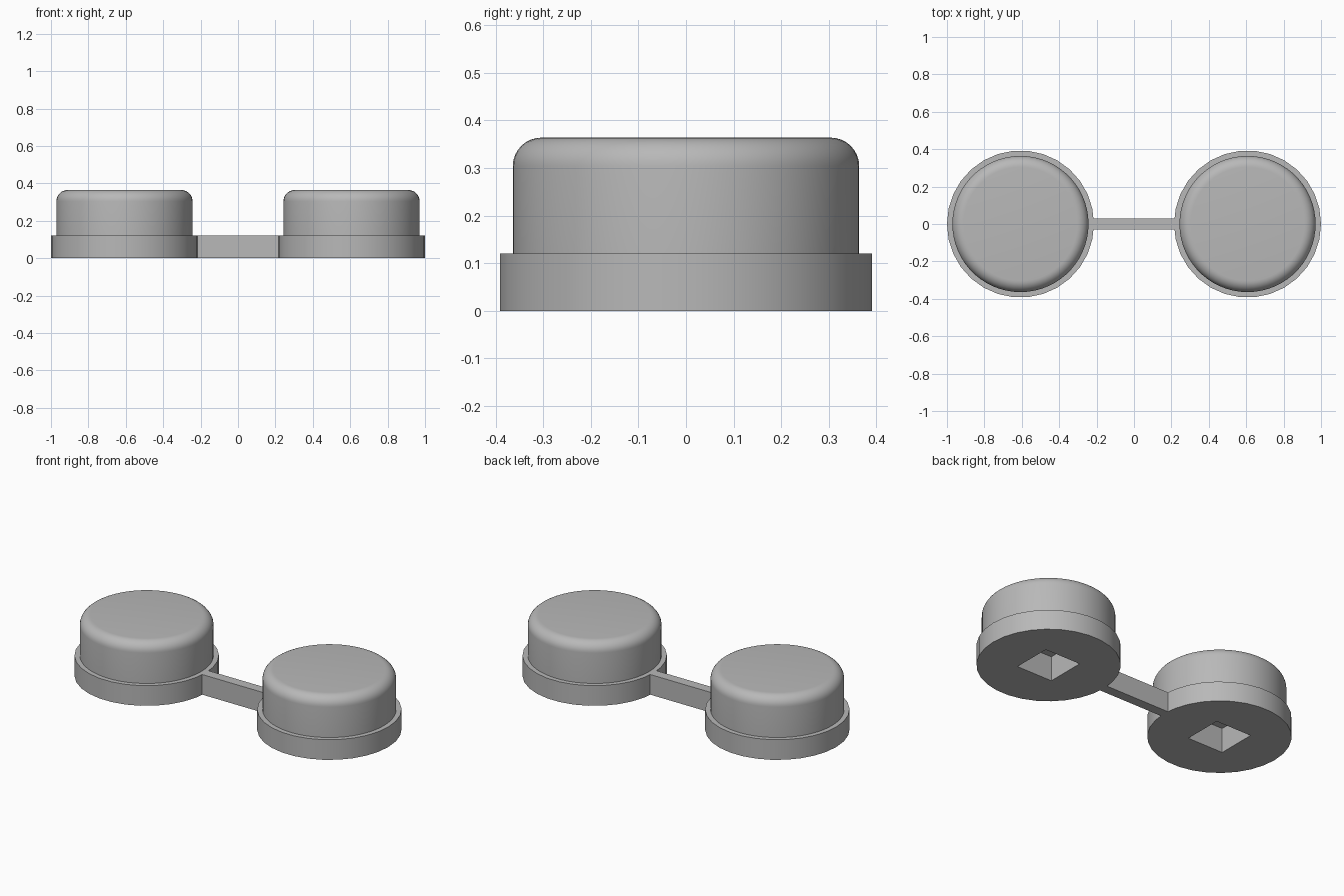
import bpy
import bmesh
from math import cos, sin, pi, radians

if "Cube" in bpy.data.objects:
    bpy.data.objects.remove(bpy.data.objects["Cube"], do_unlink=True)

OFFSET = 0.607      # distance of each button from the middle
FLANGE_R, FLANGE_H = 0.393, 0.121
CAP_R, CAP_TOP, FILLET = 0.364, 0.364, 0.06
SOCKET, SOCKET_DEPTH = 0.24, 0.15
LINK_WIDTH = 0.06

grey = bpy.data.materials.new("plain_grey")
grey.use_nodes = True
colour = (0.48, 0.48, 0.48, 1)
grey.diffuse_color = colour
grey.node_tree.nodes["Principled BSDF"].inputs["Base Color"].default_value = colour


def add_object(name, bm, x=0):
    bmesh.ops.recalc_face_normals(bm, faces=bm.faces)
    mesh = bpy.data.meshes.new(name)
    bm.to_mesh(mesh)
    bm.free()
    mesh.materials.append(grey)
    obj = bpy.data.objects.new(name, mesh)
    obj.location.x = x
    bpy.context.collection.objects.link(obj)
    return obj


def lathe(name, profile, sides, x):
    """Stack rings of (radius, height) into a closed solid."""
    bm = bmesh.new()
    rings = [[bm.verts.new((r * cos(2 * pi * i / sides), r * sin(2 * pi * i / sides), z))
              for i in range(sides)] for r, z in profile]
    for low, high in zip(rings, rings[1:]):
        for i in range(sides):
            j = (i + 1) % sides
            bm.faces.new((low[i], low[j], high[j], high[i]))
    bm.faces.new(rings[0][::-1])
    bm.faces.new(rings[-1])
    return add_object(name, bm, x)


def box(name, size, z, x=0):
    bm = bmesh.new()
    bmesh.ops.create_cube(bm, size=1)
    bmesh.ops.scale(bm, vec=size, verts=bm.verts)
    bmesh.ops.translate(bm, vec=(0, 0, z), verts=bm.verts)
    return add_object(name, bm, x)


def cut(obj, cutter):
    mod = obj.modifiers.new("socket", "BOOLEAN")
    mod.operation = "DIFFERENCE"
    mod.solver = "EXACT"
    mod.object = cutter
    bpy.context.view_layer.objects.active = obj
    bpy.ops.object.modifier_apply(modifier=mod.name)


def smooth(obj):
    bpy.ops.object.select_all(action="DESELECT")
    obj.select_set(True)
    bpy.context.view_layer.objects.active = obj
    bpy.ops.object.shade_smooth_by_angle(angle=radians(30))


# Rounded cap outline, with a quarter-circle fillet
cap_profile = [(CAP_R, FLANGE_H)]
for step in range(9):
    a = step / 8 * pi / 2
    cap_profile.append((CAP_R - FILLET + FILLET * cos(a), CAP_TOP - FILLET + FILLET * sin(a)))

# Two matching buttons, each with a square socket underneath
for side, x in (("left", OFFSET), ("right", -OFFSET)):
    flange = lathe(side + "_flange", [(FLANGE_R, 0), (FLANGE_R, FLANGE_H)], 30, x)
    cap = lathe(side + "_cap", cap_profile, 60, x)
    cutter = box("socket_cutter", (SOCKET, SOCKET, SOCKET_DEPTH * 2), 0, x)
    cutter.hide_render = True
    for part in (flange, cap):
        cut(part, cutter)
        smooth(part)
    bpy.data.objects.remove(cutter, do_unlink=True)

# Flat bar joining the flanges
box("link_bar", (2 * (OFFSET - FLANGE_R) + 0.04, LINK_WIDTH, FLANGE_H), FLANGE_H / 2)
